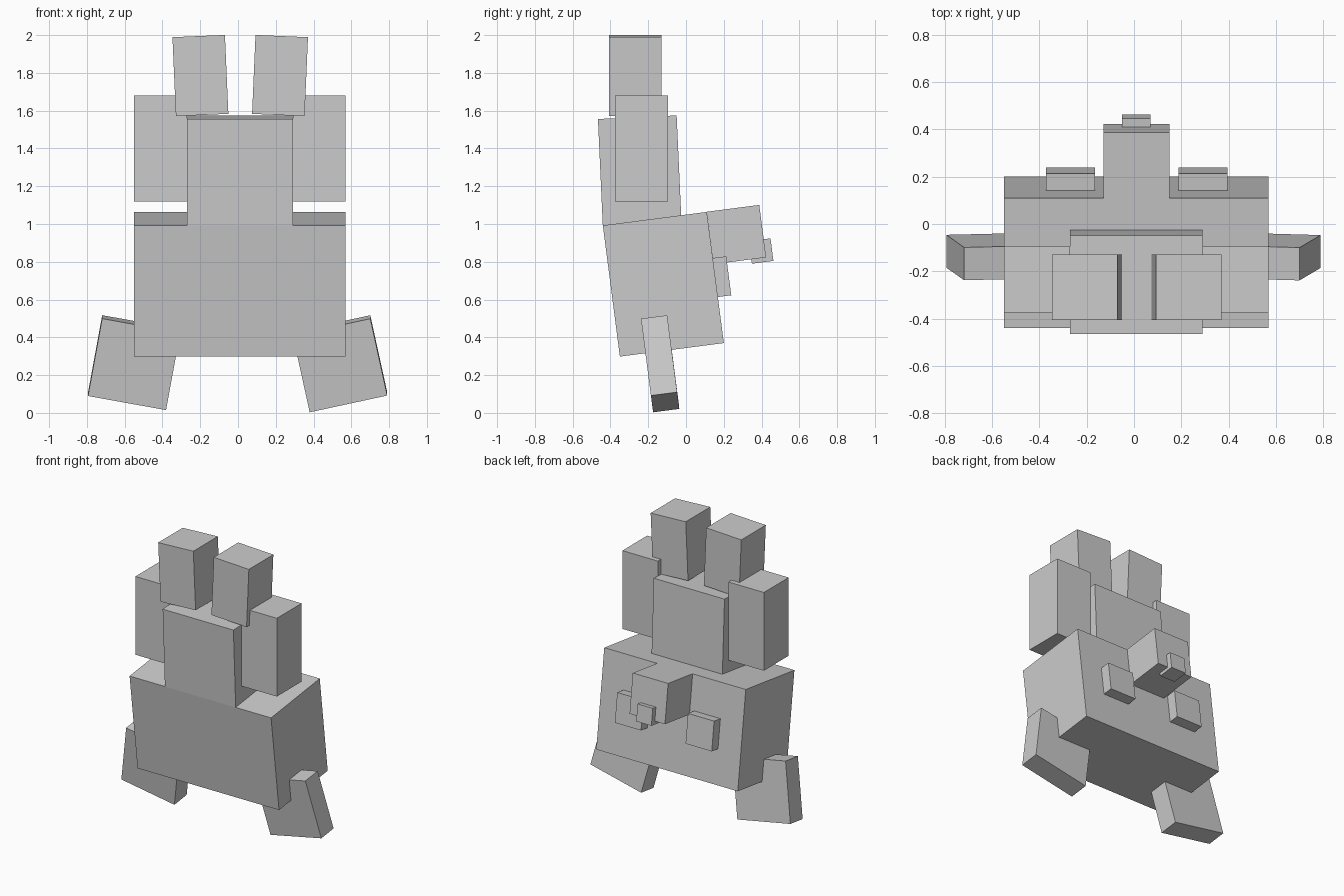
import bpy
from math import radians
from mathutils import Matrix

if "Cube" in bpy.data.objects:
    bpy.data.objects.remove(bpy.data.objects["Cube"])

LEAN = 7.4   # forward lean shared by the body, face and legs


def box(name, centre, size, lean=0, roll=0):
    """Box rolled about y, then leaned about x."""
    bpy.ops.mesh.primitive_cube_add(size=1)
    ob = bpy.context.object
    ob.name = name
    ob.data.transform(Matrix.Diagonal((*size, 1)))
    ob.matrix_world = (Matrix.Translation(centre)
                       @ Matrix.Rotation(radians(lean), 4, 'X')
                       @ Matrix.Rotation(radians(roll), 4, 'Y'))
    return ob


# Large leaning body and the upright block on top of it
box("body", (0.01, -0.12, 0.681), (1.12, 0.555, 0.70), LEAN)
box("upper_block", (0.01, -0.245, 1.283), (0.56, 0.417, 0.565), 2.6)

# Blocks either side of the upper block
for side, x in (("left", -0.41), ("right", 0.43)):
    box(f"side_block_{side}", (x, -0.235, 1.40), (0.28, 0.28, 0.56))

# Top blocks, splayed slightly outward
for side, x, roll in (("left", -0.199, -2.5), ("right", 0.2225, 2.5)):
    box(f"top_block_{side}", (x, -0.268, 1.786), (0.278, 0.277, 0.418), 0, roll)

# Snout and its small tip on the back face
box("snout", (0.01, 0.267, 0.944), (0.28, 0.28, 0.28), LEAN)
box("snout_tip", (0.01, 0.398, 0.857), (0.12, 0.115, 0.12), LEAN)

# Raised pads on the back face
for side, x in (("left", -0.268), ("right", 0.292)):
    box(f"pad_{side}", (x, 0.189, 0.721), (0.207, 0.075, 0.208), LEAN)

# Flat feet, turned outward at the bottom
for side, x, z, roll in (("left", -0.55, 0.266, 10.3), ("right", 0.54, 0.26, -12.3)):
    box(f"foot_{side}", (x, -0.137, z), (0.42, 0.14, 0.42), LEAN, roll)
